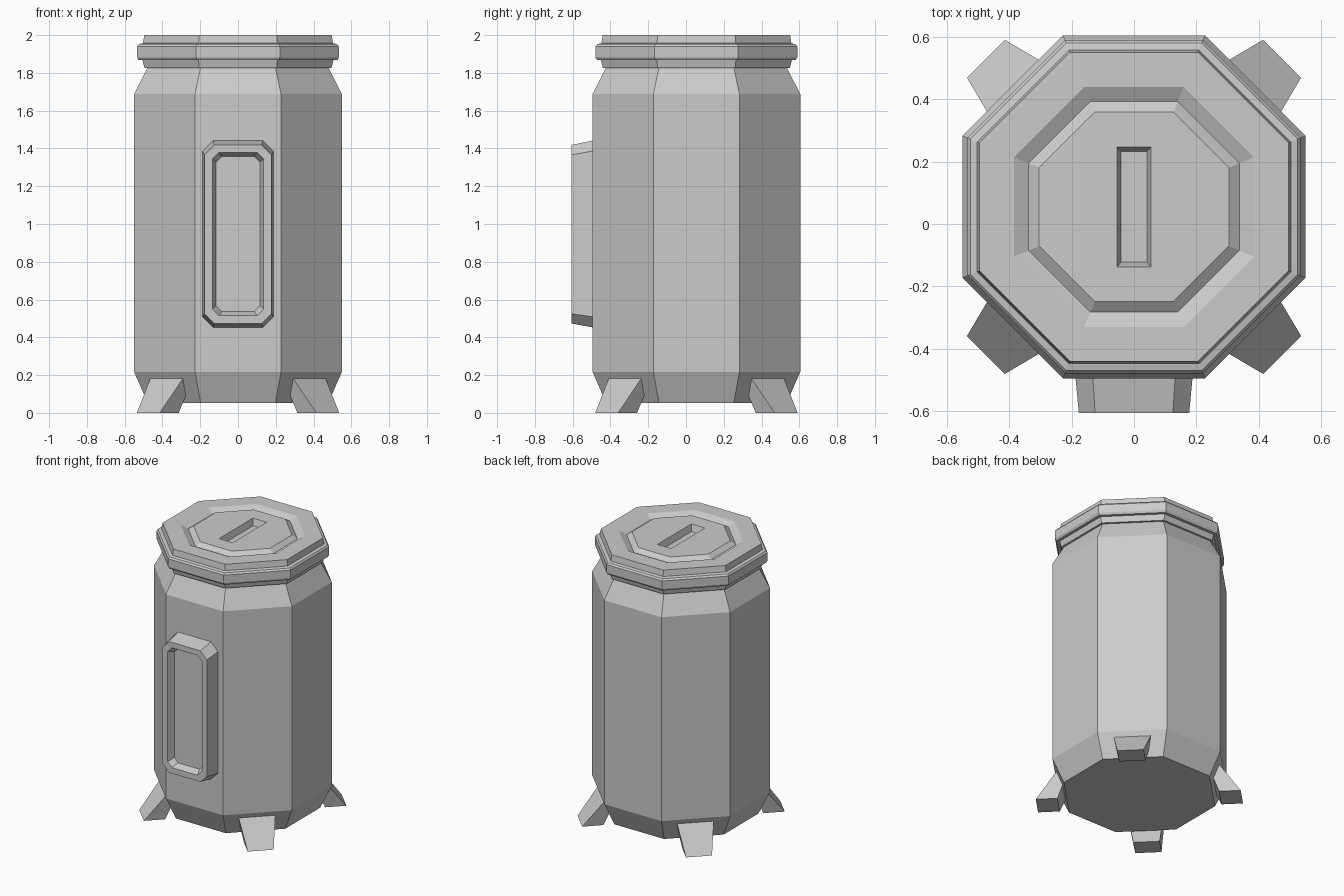
import bpy, bmesh
from math import cos, sin, pi, tan, sqrt

if "Cube" in bpy.data.objects:
    bpy.data.objects.remove(bpy.data.objects["Cube"])

CY = 0.055  # y of the canister axis


def loft(name, rings):
    """Skin a stack of equal-length point rings and cap both ends."""
    bm = bmesh.new()
    rows = [[bm.verts.new(p) for p in ring] for ring in rings]
    n = len(rows[0])
    for a, b in zip(rows, rows[1:]):
        for i in range(n):
            j = (i + 1) % n
            bm.faces.new((a[i], a[j], b[j], b[i]))
    bm.faces.new(rows[0][::-1])
    bm.faces.new(rows[-1])
    bmesh.ops.recalc_face_normals(bm, faces=bm.faces)
    mesh = bpy.data.meshes.new(name)
    bm.to_mesh(mesh)
    bm.free()
    obj = bpy.data.objects.new(name, mesh)
    bpy.context.collection.objects.link(obj)
    return obj


def octagon(apothem, z):
    r = apothem / cos(pi / 8)
    return [(r * cos(pi / 8 + k * pi / 4), CY + r * sin(pi / 8 + k * pi / 4), z)
            for k in range(8)]


def chamfered_rect(y, hx, z0, z1, c):
    return [(-hx + c, y, z0), (hx - c, y, z0), (hx, y, z0 + c), (hx, y, z1 - c),
            (hx - c, y, z1), (-hx + c, y, z1), (-hx, y, z1 - c), (-hx, y, z0 + c)]


def rect(hx, hy, z):
    return [(-hx, CY + hy * -1, z), (hx, CY - hy, z), (hx, CY + hy, z), (-hx, CY + hy, z)]


# Octagonal body with tapered base and shoulder
body = [(0.478, 0.053), (0.55, 0.217), (0.55, 1.687), (0.478, 1.83)]
loft("canister_body", [octagon(a, z) for a, z in body])

# Lid: lower lip, flange, upper lip, then groove and raised centre
lid_profile = [(0.495, 1.826), (0.505, 1.867), (0.525, 1.867), (0.534, 1.882),
               (0.534, 1.94), (0.525, 1.952), (0.503, 1.957), (0.496, 2.0),
               (0.385, 2.0), (0.338, 1.975), (0.304, 2.0)]
lid = loft("lid", [octagon(a, z) for a, z in lid_profile])

# Slot sunk into the lid
cutter = loft("slot_cutter", [rect(0.041, 0.177, 1.955), rect(0.0545, 0.1925, 2.0),
                              rect(0.0545, 0.1925, 2.05)])
cutter.hide_render = True
mod = lid.modifiers.new("slot", 'BOOLEAN')
mod.operation = 'DIFFERENCE'
mod.solver = 'EXACT'
mod.object = cutter
bpy.context.view_layer.objects.active = lid
bpy.ops.object.modifier_apply(modifier=mod.name)
bpy.data.objects.remove(cutter)

# Front panel: tapered frame with recessed floor
loft("front_panel", [chamfered_rect(-0.49, 0.188, 0.452, 1.443, 0.056),
                     chamfered_rect(-0.607, 0.177, 0.473, 1.418, 0.052),
                     chamfered_rect(-0.607, 0.136, 0.515, 1.379, 0.035),
                     chamfered_rect(-0.56, 0.116, 0.536, 1.358, 0.03)])

# Four splayed feet on the diagonal sides: (radius, height) side profile
foot_profile = [(0.672, 0), (0.53, 0), (0.492, 0.097), (0.532, 0.185)]
for k, label in enumerate(("back_right", "back_left", "front_left", "front_right")):
    a = pi / 4 + k * pi / 2
    sides = []
    for s in (-1, 1):
        ring = []
        for r, z in foot_profile:
            t = s * (0.086 + 0.195 * z)
            ring.append((r * cos(a) - t * sin(a), CY + r * sin(a) + t * cos(a), z))
        sides.append(ring)
    loft(label + "_foot", sides)
